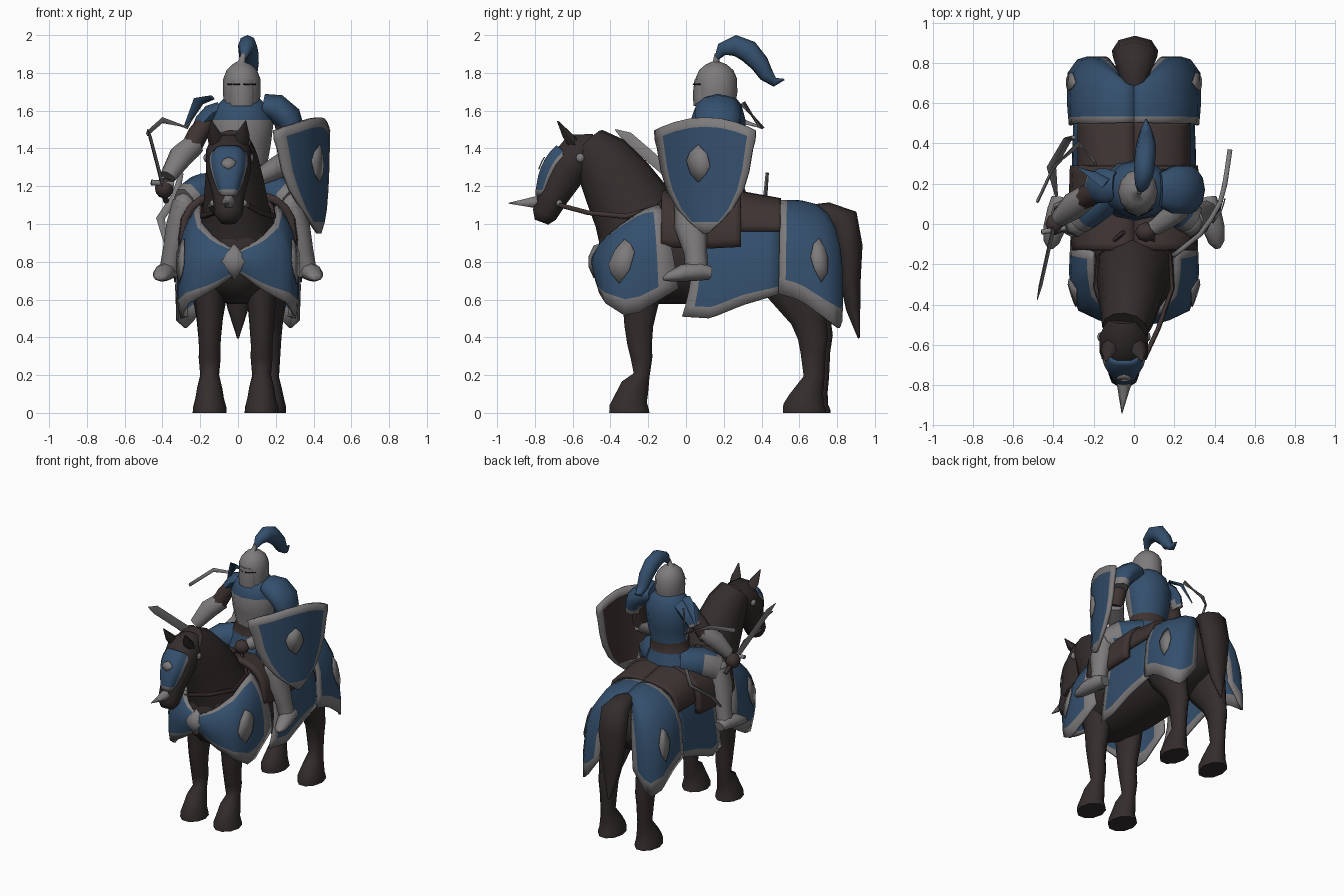
import bpy, bmesh, math
from mathutils import Vector as V


def material(name, r, g, b):
    m = bpy.data.materials.new(name)
    m.diffuse_color = (r, g, b, 1)
    return m


HIDE = material("dark_hide", 0.034, 0.026, 0.0255)
LEATHER = material("brown_leather", 0.048, 0.034, 0.032)
BLUE = material("blue_cloth", 0.034, 0.079, 0.153)
STEEL = material("grey_steel", 0.208, 0.197, 0.2)
DARK = material("dark_slit", 0.02, 0.018, 0.018)


def make(name, verts, faces, mats, rule=None, closed=True, thick=0, back=0):
    bm = bmesh.new()
    vs = [bm.verts.new(v) for v in verts]
    for f in faces:
        bm.faces.new([vs[i] for i in f])
    if closed:
        bmesh.ops.recalc_face_normals(bm, faces=bm.faces)
    bm.normal_update()
    if rule:
        for i, f in enumerate(bm.faces):
            f.material_index = rule(i, f.calc_center_median(), f.normal)
    me = bpy.data.meshes.new(name)
    bm.to_mesh(me)
    bm.free()
    ob = bpy.data.objects.new(name, me)
    bpy.context.collection.objects.link(ob)
    for m in mats:
        me.materials.append(m)
    if thick:
        s = ob.modifiers.new("thickness", "SOLIDIFY")
        s.thickness, s.offset, s.material_offset = thick, 0, back
    return ob


def loft(name, rows, mats, n=10, rule=None):
    """Elliptical tube; each row is x, y, z, half width, half depth."""
    pts = [V(r[:3]) for r in rows]
    verts, faces = [], []
    for i, r in enumerate(rows):
        t = (pts[min(i + 1, len(pts) - 1)] - pts[max(i - 1, 0)]).normalized()
        ref = V((1, 0, 0)) if abs(t.x) < 0.9 else V((0, 0, 1))
        u = (ref - t * ref.dot(t)).normalized()
        w = t.cross(u)
        for k in range(n):
            a = 2 * math.pi * k / n
            verts.append(pts[i] + u * r[3] * math.cos(a) + w * r[4] * math.sin(a))
    for i in range(len(rows) - 1):
        for k in range(n):
            j = (k + 1) % n
            faces.append((i * n + k, i * n + j, (i + 1) * n + j, (i + 1) * n + k))
    faces += [tuple(range(n)), tuple(range(len(verts) - n, len(verts)))]
    return make(name, verts, faces, mats, rule)


def ball(name, c, r, mat, n=8):
    rows = [(c[0], c[1], c[2] + r[2] * math.cos(a), r[0] * math.sin(a), r[1] * math.sin(a))
            for a in [0.12 + (math.pi - 0.24) * i / 6 for i in range(7)]]
    return loft(name, rows, [mat], n)


def surf(cols, u, v, s=1):
    """Point on a cloth whose columns are curves (top, control, bottom)."""
    f = min(max(u, 0), 0.9999) * (len(cols) - 1)
    i = int(f)
    a, b, c = [V(p).lerp(V(q), f - i) for p, q in zip(cols[i], cols[i + 1])]
    p = a * (1 - v) ** 2 + b * 2 * v * (1 - v) + c * v * v
    return V((p.x * s, p.y, p.z))


def cloth(name, cols, s=1, mats=(BLUE, STEEL), edges=(1, 1, 1, 1), bw=0.08, thick=0.016):
    us = [0, bw] + [bw + (1 - 2 * bw) * i / 8 for i in range(1, 8)] + [1 - bw, 1]
    vs = [0, bw, 0.22, 0.38, 0.54, 0.7, 1 - bw, 1]
    nu, nv = len(us), len(vs)
    verts = [surf(cols, u, v, s) for u in us for v in vs]
    faces = [(i * nv + j, (i + 1) * nv + j, (i + 1) * nv + j + 1, i * nv + j + 1)[::s]
             for i in range(nu - 1) for j in range(nv - 1)]

    def rule(k, c, n):
        i, j = divmod(k, nv - 1)
        hit = (i == 0, i == nu - 2, j == 0, j == nv - 2)
        return int(any(h and e for h, e in zip(hit, edges)))
    return make(name, verts, faces, mats, rule, False, thick)


BLOB = [(0, -1), (.6, -.6), (1, -.15), (.75, .5), (0, 1), (-.7, .6), (-1, .15), (-.65, -.55)]
FAN = [(0, k, k % 8 + 1) for k in range(1, 9)]


def emblem(name, cols, u, v, du, dv, s=1):
    c = surf(cols, u, v, s)
    n = (surf(cols, u + .05, v, s) - c).cross(surf(cols, u, v + .05, s) - c).normalized()
    if n.dot(c - V((0, c.y, 0.8))) < 0:
        n = -n
    verts = [c + n * .016] + [surf(cols, u + a * du, v + b * dv, s) + n * .015 for a, b in BLOB]
    make(name, verts, FAN, [STEEL], None, False, 0.006)


# --- Horse ---
loft("horse_body", [(0, -.46, .82, .08, .1), (0, -.4, .82, .16, .2), (0, -.25, .83, .22, .26),
     (0, 0, .83, .25, .26), (0, .25, .83, .25, .25), (0, .5, .86, .25, .24),
     (0, .66, .88, .21, .2), (0, .78, .9, .1, .1)], [HIDE], 14)
loft("horse_neck", [(0, -.22, .92, .21, .24), (-.01, -.28, 1.08, .175, .22), (-.02, -.37, 1.23, .155, .19),
     (-.03, -.45, 1.35, .135, .155), (-.045, -.52, 1.42, .115, .11)], [HIDE], 12)
loft("horse_head", [(-.05, -.47, 1.43, .08, .055), (-.05, -.55, 1.39, .12, .115), (-.05, -.64, 1.28, .12, .115),
     (-.05, -.7, 1.15, .085, .085), (-.05, -.75, 1.05, .075, .07), (-.05, -.765, 1.01, .045, .04)], [HIDE], 10)
for s, side in ((1, "left"), (-1, "right")):
    loft(f"horse_ear_{side}", [(-.05 + .06 * s, -.59, 1.42, .045, .035), (-.05 + .075 * s, -.63, 1.47, .038, .028),
         (-.05 + .09 * s, -.68, 1.545, .004, .004)], [HIDE], 6)
    ball(f"bridle_stud_{side}", (-.05 + .115 * s, -.56, 1.35), (.018, .024, .024), STEEL)
    ball(f"bit_{side}", (-.05 + .085 * s, -.67, 1.11), (.015, .018, .018), STEEL)
    loft(f"rein_{side}", [(-.05 + .1 * s, -.67, 1.1, .012, .014), (.12 * s, -.52, 1.06, .012, .014),
         (.19 * s, -.32, 1.04, .012, .016), (.18 * s, -.15, 1.09, .012, .014), (.05 * s, -.04, 1.2, .012, .014)],
         [LEATHER], 6)
    x = -.15 if s < 0 else .125
    loft(f"front_leg_{side}", [(x, -.24, .78, .09, .14), (x, -.24, .58, .075, .1), (x, -.25, .46, .064, .08),
         (x, -.245, .36, .057, .068), (x, -.235, .29, .058, .06), (x, -.235, .2, .05, .045),
         (x, -.27, .135, .066, .08), (x, -.29, .08, .075, .09), (x, -.3, .03, .088, .11), (x, -.3, 0, .09, .112)], [HIDE], 10)
    x, d = (-.15 if s < 0 else .17), -.012 * s
    loft(f"rear_leg_{side}", [(x, .52 + d, .86, .12, .2), (x, .59 + d, .66, .1, .16), (x, .66 + d, .5, .07, .1),
         (x, .685 + d, .4, .06, .085), (x, .685 + d, .32, .055, .07), (x, .69 + d, .19, .047, .058),
         (x, .67 + d, .13, .062, .075), (x, .65 + d, .07, .075, .1), (x, .64 + d, .03, .085, .12),
         (x, .64 + d, 0, .085, .12)], [HIDE], 10)
loft("horse_tail", [(0, .64, 1.05, .04, .05), (0, .75, 1.06, .08, .055), (.005, .83, 1.02, .11, .085),
     (.005, .86, .88, .115, .075), (0, .87, .7, .09, .055), (0, .885, .55, .055, .038), (0, .915, .395, .005, .005)], [HIDE], 8)

# --- Horse armour cloths ---
rump = [((0, .5, 1.12), (.36, .5, 1.14), (.31, .49, .63)), ((0, .6, 1.12), (.37, .6, 1.13), (.32, .6, .6)),
        ((0, .68, 1.1), (.35, .73, 1.11), (.32, .75, .49)), ((.03, .7, 1.07), (.25, .85, 1.08), (.27, .82, .44)),
        ((.05, .7, 1.03), (.13, .84, .92), (.14, .82, .62))]
chest = [((0, -.47, .85), (0, -.52, .81), (0, -.47, .75)), ((.12, -.43, .92), (.17, -.52, .82), (.13, -.46, .65)),
         ((.19, -.33, 1.0), (.3, -.45, .88), (.26, -.42, .58)), ((.2, -.23, 1.07), (.35, -.27, .98), (.31, -.3, .5)),
         ((.2, -.14, 1.1), (.34, -.08, .95), (.3, -.04, .66))]
flank = [((.23, .02, .98), (.31, .06, .75), (.27, -.02, .51)), ((.24, .16, .98), (.31, .16, .75), (.3, .13, .5)),
         ((.24, .3, 1), (.31, .3, .8), (.3, .3, .57)), ((.24, .5, 1), (.31, .5, .8), (.29, .5, .63))]
saddle = [((0, -.13, 1.16), (.33, -.13, 1.18), (.285, -.13, .88)), ((0, .08, 1.12), (.35, .08, 1.16), (.3, .08, .87)),
          ((0, .29, 1.16), (.33, .29, 1.19), (.295, .29, .88))]
blanket = [((0, .28, 1.16), (.28, .28, 1.18), (.265, .28, .96)), ((0, .5, 1.12), (.28, .5, 1.14), (.265, .5, .96))]
for s, side in ((1, "left"), (-1, "right")):
    cloth(f"rump_cloth_{side}", rump, s, edges=(1, 1, 0, 1), bw=.085)
    emblem(f"rump_emblem_{side}", rump, .45, .7, .095, .14, s)
    cloth(f"chest_cloth_{side}", chest, s, edges=(0, 1, 1, 1), bw=.1)
    emblem(f"chest_emblem_{side}", chest, .64, .59, .115, .21, s)
    cloth(f"flank_cloth_{side}", flank, s, edges=(1, 0, 0, 1), bw=.12)
    cloth(f"saddle_flap_{side}", saddle, s, (LEATHER, LEATHER), thick=.04)
    cloth(f"saddle_blanket_{side}", blanket, s, (LEATHER, LEATHER), thick=.03)
loft("chest_boss", [(-.02, -.45, .8, .09, .1), (-.02, -.49, .8, .08, .085), (-.02, -.515, .8, .03, .03)], [STEEL], 4)
face = [((x - .05, y0, z), (xc - .05, yc, 1.33), (xb - .05, yb, 1.15)) for x, y0, z, xc, yc, xb, yb in
        [(-.09, -.63, 1.37, -.12, -.7, -.04, -.755), (-.05, -.68, 1.41, -.065, -.78, -.025, -.79),
         (.05, -.68, 1.41, .065, -.78, .025, -.79), (.09, -.63, 1.37, .12, -.7, .04, -.755)]]
cloth("face_plate", face, edges=(1, 1, 0, 1), bw=.09)
emblem("face_emblem", face, .5, .45, .13, .13)
loft("muzzle_spike", [(-.05, -.75, 1.12, .045, .045), (-.05, -.8, 1.115, .035, .035),
     (-.06, -.94, 1.11, .002, .002)], [STEEL], 6)


# --- Rider torso: steel breastplate, leather waist, blue elsewhere ---
def torso_rule(i, c, n):
    if 1.25 < c.z < 1.32:
        return 2
    return 1 if 1.32 < c.z < 1.56 and n.y < -.25 else 0


loft("torso", [(.01, .17, 1.1, .22, .17), (.01, .17, 1.25, .15, .12), (.02, .17, 1.32, .135, .11),
     (.02, .17, 1.43, .155, .14), (.02, .17, 1.55, .17, .145), (.02, .17, 1.62, .14, .125),
     (.02, .16, 1.67, .09, .09)], [BLUE, STEEL, LEATHER], 12, torso_rule)
loft("pauldron_left", [(.13, .17, 1.63, .06, .09), (.2, .17, 1.615, .075, .125), (.265, .17, 1.56, .075, .125),
     (.29, .17, 1.5, .062, .112), (.295, .17, 1.46, .058, .1)], [BLUE, STEEL], 10, lambda i, c, n: int(c.z < 1.51))
loft("pauldron_right", [(-.09, .19, 1.61, .04, .07), (-.14, .19, 1.585, .05, .085), (-.18, .19, 1.54, .05, .085),
     (-.2, .19, 1.5, .045, .07), (-.21, .19, 1.48, .04, .065)], [BLUE, STEEL], 8, lambda i, c, n: int(c.z < 1.51))

# --- Rider legs ---
for s, side in ((1, "left"), (-1, "right")):
    loft(f"thigh_{side}", [(.08 * s, .2, 1.17, .1, .11), (.2 * s, .1, 1.16, .1, .11), (.25 * s, .055, 1.13, .088, .1),
         (.28 * s, .03, 1.11, .078, .092)], [BLUE, STEEL], 8, lambda i, c, n: int(abs(c.x) > .26 or i // 8 == 2))
    ball(f"knee_{side}", (.285 * s, .01, 1.09), (.065, .075, .075), STEEL)
    loft(f"shin_{side}", [(.285 * s, .02, 1.12, .06, .08), (.315 * s, .025, .99, .066, .088), (.345 * s, .05, .85, .055, .062),
         (.37 * s, .06, .73, .05, .06)], [STEEL], 8)
    loft(f"foot_{side}", [(.365 * s, .13, .74, .045, .035), (.375 * s, .07, .75, .055, .05), (.395 * s, -.02, .74, .055, .045),
         (.41 * s, -.09, .72, .04, .025), (.415 * s, -.12, .71, .015, .01)], [STEEL], 8)

# --- Arms ---
loft("right_upper_arm", [(-.14, .18, 1.57, .05, .06), (-.21, .15, 1.48, .055, .06), (-.26, .12, 1.38, .055, .06)], [LEATHER], 8)
loft("right_forearm", [(-.23, .14, 1.42, .06, .06), (-.3, .09, 1.36, .068, .068), (-.37, .03, 1.25, .045, .045)], [STEEL], 8)
ball("right_hand", (-.39, .0, 1.19), (.05, .055, .055), LEATHER)
loft("left_upper_arm", [(.24, .17, 1.58, .06, .07), (.27, .15, 1.46, .058, .065), (.28, .13, 1.34, .055, .06)], [LEATHER], 8)
loft("left_forearm", [(.29, .15, 1.35, .06, .06), (.21, .06, 1.3, .06, .06), (.1, -.02, 1.24, .042, .042)], [STEEL], 8)
ball("left_hand", (.06, -.04, 1.22), (.055, .05, .05), LEATHER)

# --- Helmet and plume ---
loft("helmet", [(.02, .155, 1.635, .095, .105), (.02, .16, 1.7, .1, .112), (.02, .16, 1.77, .098, .11),
     (.02, .16, 1.815, .08, .09), (.02, .16, 1.845, .05, .055), (.02, .16, 1.86, .018, .018),
     (.03, .165, 1.9, .014, .014)], [STEEL], 12)
loft("visor", [(.02, .1, 1.625, .07, .06), (.02, .1, 1.69, .075, .064), (.02, .1, 1.765, .07, .055)], [STEEL], 8)
for s, side in ((1, "left"), (-1, "right")):
    loft(f"eye_slit_{side}", [(.02 + .01 * s, .038, 1.74, .003, .004), (.02 + .075 * s, .075, 1.74, .003, .004)], [DARK], 4)
loft("plume", [(.03, .165, 1.88, .014, .014), (.04, .19, 1.925, .035, .035), (.05, .26, 1.945, .05, .056),
     (.055, .33, 1.915, .052, .06), (.06, .39, 1.85, .05, .05), (.06, .425, 1.79, .042, .04),
     (.06, .47, 1.75, .028, .024), (.06, .52, 1.765, .004, .004)], [BLUE], 8)

# --- Shield: curved, tapering to a point ---
arc = [(-.17, .18), (-.05, .33), (.08, .42), (.2, .452), (.38, .478)]


def shield_point(u, row):
    z, w = row
    y = .105 + u * w
    for (a, xa), (b, xb) in zip(arc, arc[1:]):
        if y <= b or b == .38:
            return V((xa + (xb - xa) * (y - a) / (b - a), y, z - .07 * u * u * (z > 1.46)))


rows = [(1.565, .265), (1.515, .262), (1.4, .25), (1.28, .23), (1.18, .2), (1.08, .145), (1.01, .08), (.95, .012)]
us = [-1, -.84, -.6, -.3, 0, .3, .6, .84, 1]
nu = len(us)
make("shield", [shield_point(u, r) for r in rows for u in us],
     [(j * nu + i, (j + 1) * nu + i, (j + 1) * nu + i + 1, j * nu + i + 1) for j in range(len(rows) - 1) for i in range(nu - 1)],
     [BLUE, STEEL, LEATHER, STEEL],
     lambda k, c, n: int(k % (nu - 1) in (0, nu - 2) or k // (nu - 1) in (0, len(rows) - 2)), False, .024, 2)
make("shield_emblem", [shield_point(-.12 + a * .25, (1.32 + b * .1, .25)) + V((.017, -.01, 0)) for a, b in [(0, 0)] + BLOB],
     FAN, [STEEL], None, False, .006)

# --- Sword, scabbard and loose straps ---
loft("sword_blade", [(-.4, -.02, 1.21, .01, .03), (-.465, -.31, 1.46, .009, .03), (-.48, -.375, 1.5, .002, .003)], [STEEL], 4)
loft("sword_guard", [(-.46, -.04, 1.22, .015, .015), (-.34, -.02, 1.21, .015, .015)], [STEEL], 6)
loft("sword_grip", [(-.4, -.02, 1.21, .016, .016), (-.38, .08, 1.12, .016, .016)], [LEATHER], 6)
loft("scabbard", [(-.3, .43, 1.27, .012, .01), (-.33, .42, 1.15, .022, .012), (-.41, .28, 1.03, .024, .012),
     (-.385, .14, .9, .008, .008)], [STEEL], 6)
loft("loose_strap", [(-.19, .3, 1.64, .008, .016), (-.27, .4, 1.51, .008, .016), (-.4, .28, 1.55, .008, .016),
     (-.48, .11, 1.48, .008, .016)], [STEEL], 4)
loft("blue_ribbon", [(-.14, .2, 1.67, .03, .012), (-.21, .25, 1.65, .03, .012), (-.28, .28, 1.52, .006, .004)], [BLUE], 4)

for ob in bpy.context.scene.objects:
    ob.select_set(True)
    bpy.context.view_layer.objects.active = ob
bpy.ops.object.shade_smooth_by_angle(angle=math.radians(65))
